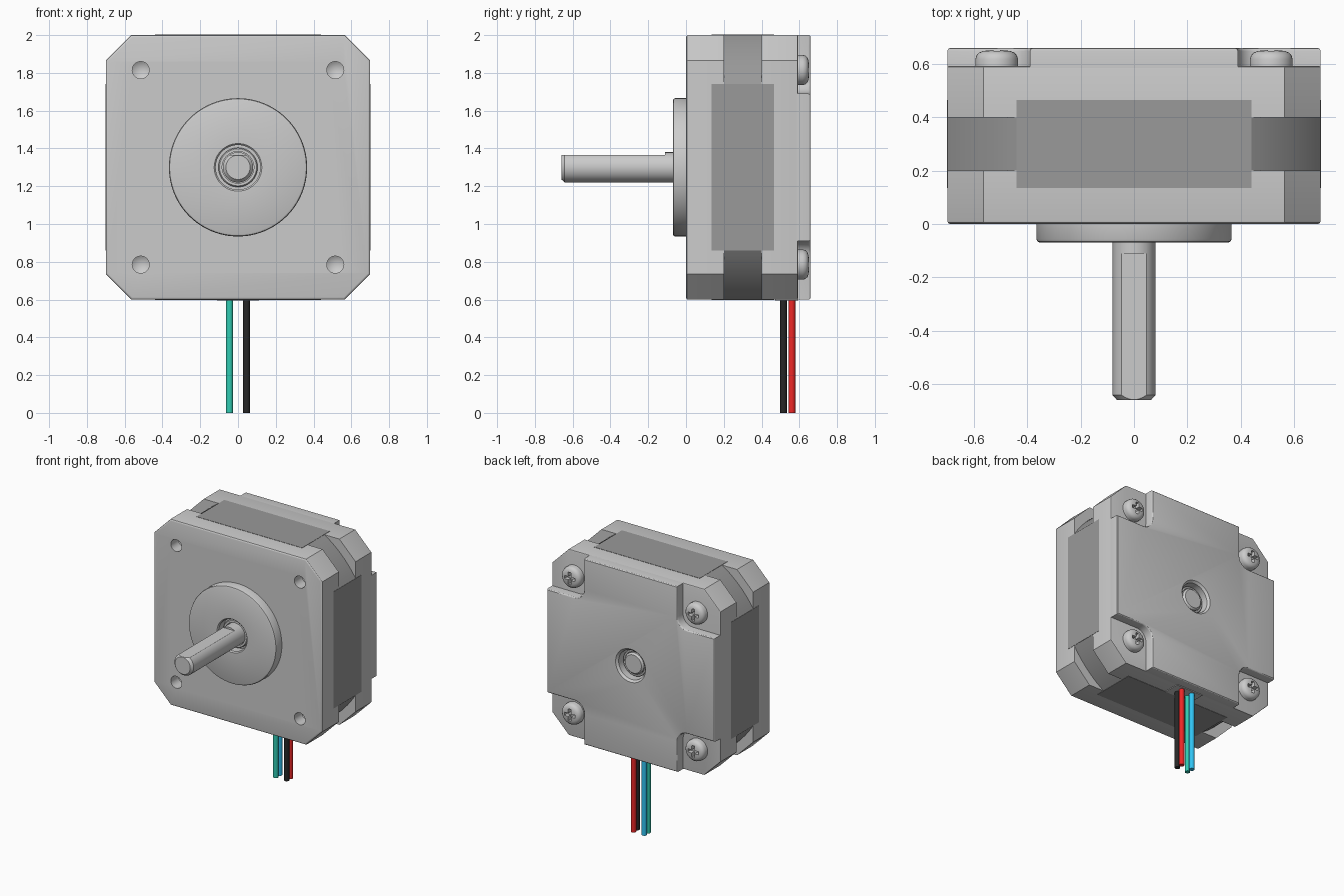
import bpy, bmesh
from math import sin, cos, pi, radians, acos, degrees

if "Cube" in bpy.data.objects:
    bpy.data.objects.remove(bpy.data.objects["Cube"])

CZ = 1.30          # height of the motor axis
HALF = 0.70        # half width of the body
SCREW = 0.515      # screw offset from the axis
SIGNS = [(1, 1), (-1, 1), (-1, -1), (1, -1)]


def finish(bm, name, loc=(0, 0, CZ), mat=None):
    bmesh.ops.recalc_face_normals(bm, faces=bm.faces)
    me = bpy.data.meshes.new(name)
    bm.to_mesh(me)
    bm.free()
    ob = bpy.data.objects.new(name, me)
    ob.location = loc
    bpy.context.collection.objects.link(ob)
    if mat:
        me.materials.append(mat)
    return ob


def material(name, rgb):
    m = bpy.data.materials.new(name)
    m.diffuse_color = (*rgb, 1)
    m.use_nodes = True
    m.node_tree.nodes["Principled BSDF"].inputs["Base Color"].default_value = m.diffuse_color
    return m


def prism(name, pts, y0, y1, bevel_y=None, bevel=0.012, mat=None):
    """Extrude an x-z outline along y, rounding the rim at bevel_y."""
    bm = bmesh.new()
    a = [bm.verts.new((x, y0, z)) for x, z in pts]
    b = [bm.verts.new((x, y1, z)) for x, z in pts]
    bm.faces.new(a)
    bm.faces.new(b)
    for i in range(len(pts)):
        j = (i + 1) % len(pts)
        bm.faces.new((a[i], a[j], b[j], b[i]))
    bmesh.ops.recalc_face_normals(bm, faces=bm.faces)
    if bevel_y is not None:
        rim = [e for e in bm.edges if all(abs(v.co.y - bevel_y) < 1e-5 for v in e.verts)]
        bmesh.ops.bevel(bm, geom=rim, offset=bevel, segments=3, profile=0.5, affect='EDGES')
    return finish(bm, name, mat=mat)


def lathe(name, prof, x=0, z=0, n=48, closed=False):
    """Revolve an (r, y) profile about the y direction."""
    bm = bmesh.new()
    rings = []
    for r, y in prof:
        k = n if r > 0 else 1
        rings.append([bm.verts.new((r * cos(2 * pi * i / n), y, r * sin(2 * pi * i / n)))
                      for i in range(k)])
    pairs = list(zip(rings, rings[1:])) + ([(rings[-1], rings[0])] if closed else [])
    for p, q in pairs:
        for i in range(n):
            j = (i + 1) % n
            loop = [p[i % len(p)], p[j % len(p)], q[j % len(q)], q[i % len(q)]]
            bm.faces.new(list(dict.fromkeys(loop)))
    return finish(bm, name, (x, 0, CZ + z))


def box(name, lo, hi, loc=(0, 0, CZ), mat=None):
    bm = bmesh.new()
    bmesh.ops.create_cube(bm, size=1)
    for v in bm.verts:
        v.co = [lo[i] + (v.co[i] + 0.5) * (hi[i] - lo[i]) for i in range(3)]
    return finish(bm, name, loc, mat)


def cut(ob, cutter):
    """Subtract the cutter and discard it."""
    m = ob.modifiers.new("cut", 'BOOLEAN')
    m.operation, m.solver, m.object = 'DIFFERENCE', 'EXACT', cutter
    bpy.context.view_layer.objects.active = ob
    bpy.ops.object.modifier_apply(modifier=m.name)
    bpy.data.objects.remove(cutter, do_unlink=True)


def four_fold(quadrant):
    pts = []
    for k in range(4):
        pts += quadrant
        quadrant = [(-z, x) for x, z in quadrant]
    return pts


dark = material("lamination_grey", (0.32, 0.32, 0.32))
octagon = four_fold([(HALF, HALF - 0.135), (HALF - 0.135, HALF)])

# front cap with four mounting holes
front = prism("front_cap", octagon, 0, 0.20, bevel_y=0)
for sx, sz in SIGNS:
    cut(front, lathe("hole_cutter", [(0, -0.05), (0.045, -0.05), (0.045, 0.09), (0, 0.12)],
                     sx * SCREW, sz * SCREW, 32))

# pilot boss with open bore and bearing ring
lathe("front_boss", [(0.118, 0.01), (0.118, -0.062), (0.126, -0.07), (0.353, -0.07),
                     (0.362, -0.066), (0.366, -0.057), (0.366, 0.01)], n=96, closed=True)
lathe("front_bearing", [(0.084, 0.01), (0.084, -0.035), (0.098, -0.035), (0.104, -0.028),
                        (0.104, 0.01)], closed=True)

# laminated stator: square with rounded corners, plus flush side panels
R = 0.827
a0 = degrees(acos(HALF / R))
arc = [radians(a0 + (90 - 2 * a0) * i / 10) for i in range(11)]
prism("stator_core", four_fold([(R * cos(a), R * sin(a)) for a in arc]), 0.19, 0.41, mat=dark)
for s in (-1, 1):
    p, q = sorted((s * 0.66, s * 0.702))
    box("stator_side_panel", (p, 0.135, -0.44), (q, 0.465, 0.44), mat=dark)
    box("stator_flat_panel", (-0.44, 0.135, p), (0.44, 0.465, q), mat=dark)

# back cap and raised cross-shaped cover, both bored for the rear bearing
back = prism("back_cap", octagon, 0.40, 0.592, bevel_y=0.592, bevel=0.006)
notch = [(0.47 + 0.08 * cos(radians(270 - 15 * i)), 0.47 + 0.08 * sin(radians(270 - 15 * i)))
         for i in range(7)]
cover = prism("back_cover", four_fold([(HALF, 0.39)] + notch + [(0.39, HALF)]),
              0.58, 0.66, bevel_y=0.66)
for part in (back, cover):
    cut(part, lathe("bore_cutter", [(0, 0.56), (0.11, 0.56), (0.11, 0.645), (0.14, 0.675),
                                    (0, 0.675)]))
lathe("rear_bearing", [(0.084, 0.55), (0.084, 0.61), (0.095, 0.61), (0.10, 0.604),
                       (0.10, 0.55)], closed=True)

# shaft with a flat along its top
shaft = lathe("shaft", [(0, -0.66), (0.064, -0.66), (0.08, -0.642), (0.08, 0.615),
                        (0.068, 0.628), (0, 0.628)])
cut(shaft, box("flat_cutter", (-0.1, -0.7, 0.065), (0.1, -0.11, 0.12)))

# domed screws with a cross recess
screw = lathe("screw", [(0, 0.58), (0.08, 0.58), (0.08, 0.618), (0.076, 0.632), (0.066, 0.643),
                        (0.05, 0.649), (0.025, 0.652), (0, 0.653)], SCREW, SCREW, 32)
for w, h in ((0.045, 0.012), (0.012, 0.045)):
    cut(screw, box("recess_cutter", (-w, 0.618, -h), (w, 0.7, h), (SCREW, 0, CZ + SCREW)))
for sx, sz in SIGNS[1:]:
    c = screw.copy()
    c.location = (sx * SCREW, 0, CZ + sz * SCREW)
    bpy.context.collection.objects.link(c)

# cable outlet and four wires
box("cable_outlet", (-0.112, 0.47, 0.594), (0.112, 0.592, 0.64), (0, 0, 0))
for name, x, y, rgb in (("green", -0.045, 0.515, (0.03, 0.6, 0.45)),
                        ("blue", -0.045, 0.56, (0.03, 0.55, 0.9)),
                        ("black", 0.045, 0.515, (0.02, 0.02, 0.02)),
                        ("red", 0.045, 0.56, (0.85, 0.02, 0.02))):
    bpy.ops.mesh.primitive_cylinder_add(vertices=24, radius=0.0185, depth=0.62,
                                        location=(x, y, 0.31))
    wire = bpy.context.object
    wire.name = name + "_wire"
    wire.data.materials.append(material(name, rgb))

# smooth round surfaces, keep edges crisp
bpy.ops.object.select_all(action='SELECT')
bpy.context.view_layer.objects.active = shaft
bpy.ops.object.shade_smooth_by_angle(angle=radians(30))
